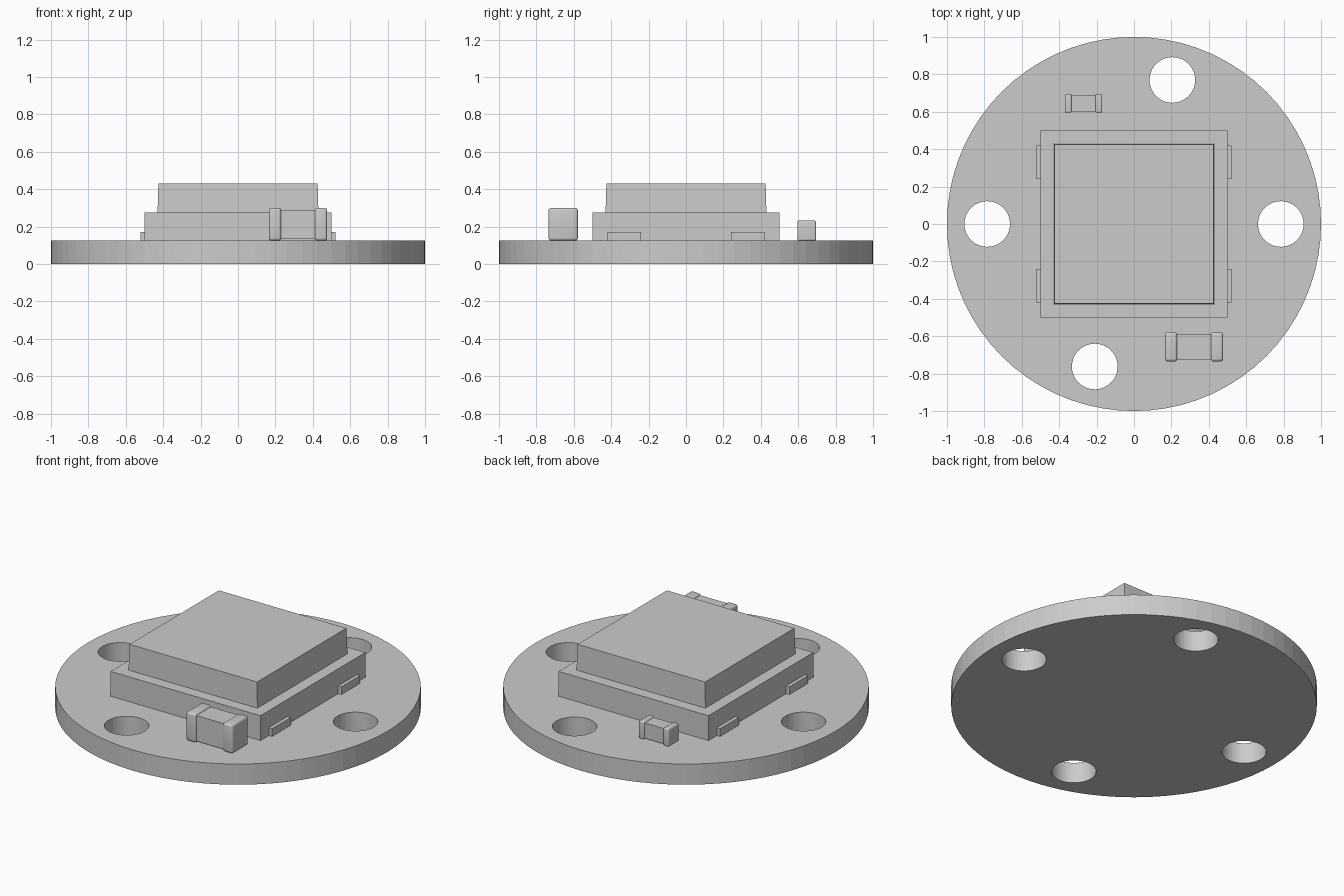
import bpy
import bmesh
import math
from mathutils import Matrix, Vector

if "Cube" in bpy.data.objects:
    bpy.data.objects.remove(bpy.data.objects["Cube"])

grey = bpy.data.materials.new("plain grey")
grey.use_nodes = True
COLOUR = (0.6, 0.6, 0.6, 1)
grey.diffuse_color = COLOUR
grey.node_tree.nodes["Principled BSDF"].inputs["Base Color"].default_value = COLOUR

BOARD_TOP = 0.125


def finish(name, bm):
    """Turn a bmesh into a named grey object."""
    mesh = bpy.data.meshes.new(name)
    bm.to_mesh(mesh)
    bm.free()
    mesh.materials.append(grey)
    obj = bpy.data.objects.new(name, mesh)
    bpy.context.collection.objects.link(obj)
    return obj


def box(name, low, high, taper=0, bevel=0):
    """Box between two corners, optionally narrowed at the top or rounded."""
    low, high = Vector(low), Vector(high)
    bm = bmesh.new()
    bmesh.ops.create_cube(bm, size=1)
    for v in bm.verts:
        if v.co.z > 0:
            v.co.x *= 1 - taper
            v.co.y *= 1 - taper
    size = high - low
    bmesh.ops.transform(bm, verts=bm.verts,
                        matrix=Matrix.Translation((low + high) / 2) @ Matrix.Diagonal((*size, 1)))
    if bevel:
        bmesh.ops.bevel(bm, geom=bm.edges[:], offset=bevel, segments=4,
                        profile=0.5, affect='EDGES')
    obj = finish(name, bm)
    if bevel:
        for face in obj.data.polygons:
            face.use_smooth = True
    return obj


def disc(name, x, y, radius, bottom, top, sides):
    bm = bmesh.new()
    bmesh.ops.create_cone(bm, cap_ends=True, segments=sides, radius1=radius,
                          radius2=radius, depth=top - bottom)
    bmesh.ops.translate(bm, verts=bm.verts, vec=(x, y, (bottom + top) / 2))
    return finish(name, bm)


# Round board with four through holes
board = disc("round_board", 0, 0, 1, 0, BOARD_TOP, 72)
cutters = []
for x, y in [(-0.785, 0), (0.785, 0), (0.205, 0.77), (-0.21, -0.762)]:
    cutter = disc("hole_cutter", x, y, 0.122, -0.1, 0.3, 48)
    cutter.hide_render = True
    cutters.append(cutter)
    cut = board.modifiers.new("hole", 'BOOLEAN')
    cut.object = cutter
    cut.operation = 'DIFFERENCE'
    cut.solver = 'EXACT'

# Apply the holes and drop the cutters
bpy.context.view_layer.update()
evaluated = board.evaluated_get(bpy.context.evaluated_depsgraph_get())
drilled = bpy.data.meshes.new_from_object(evaluated)
board.modifiers.clear()
board.data = drilled
for cutter in cutters:
    bpy.data.objects.remove(cutter)

# Square package and its raised lens block
box("package_base", (-0.5, -0.5, BOARD_TOP), (0.5, 0.5, 0.275))
box("lens_block", (-0.43, -0.43, 0.275), (0.43, 0.43, 0.43), taper=0.01)

# Solder tabs on the two sides of the package
for side, label in ((1, "left"), (-1, "right")):
    for end, place in ((1, "back"), (-1, "front")):
        xs = sorted((side * 0.49, side * 0.522))
        ys = sorted((end * 0.24, end * 0.42))
        box(f"{label}_{place}_tab", (xs[0], ys[0], BOARD_TOP), (xs[1], ys[1], 0.172))


def chip(name, low, high, cap, inset):
    """Chip component: a slim body between two rounded end caps."""
    (x0, y0), (x1, y1, top) = low, high
    box(name + "_body", (x0 + cap / 2, y0 + inset, BOARD_TOP + inset),
        (x1 - cap / 2, y1 - inset, top - inset))
    for label, a, b in (("right", x0, x0 + cap), ("left", x1 - cap, x1)):
        box(f"{name}_{label}_cap", (a, y0, BOARD_TOP), (b, y1, top), bevel=cap * 0.22)


chip("front_chip", (0.165, -0.735), (0.477, -0.578, 0.3), 0.066, 0.01)
chip("back_chip", (-0.37, 0.595), (-0.17, 0.695, 0.232), 0.036, 0.007)
